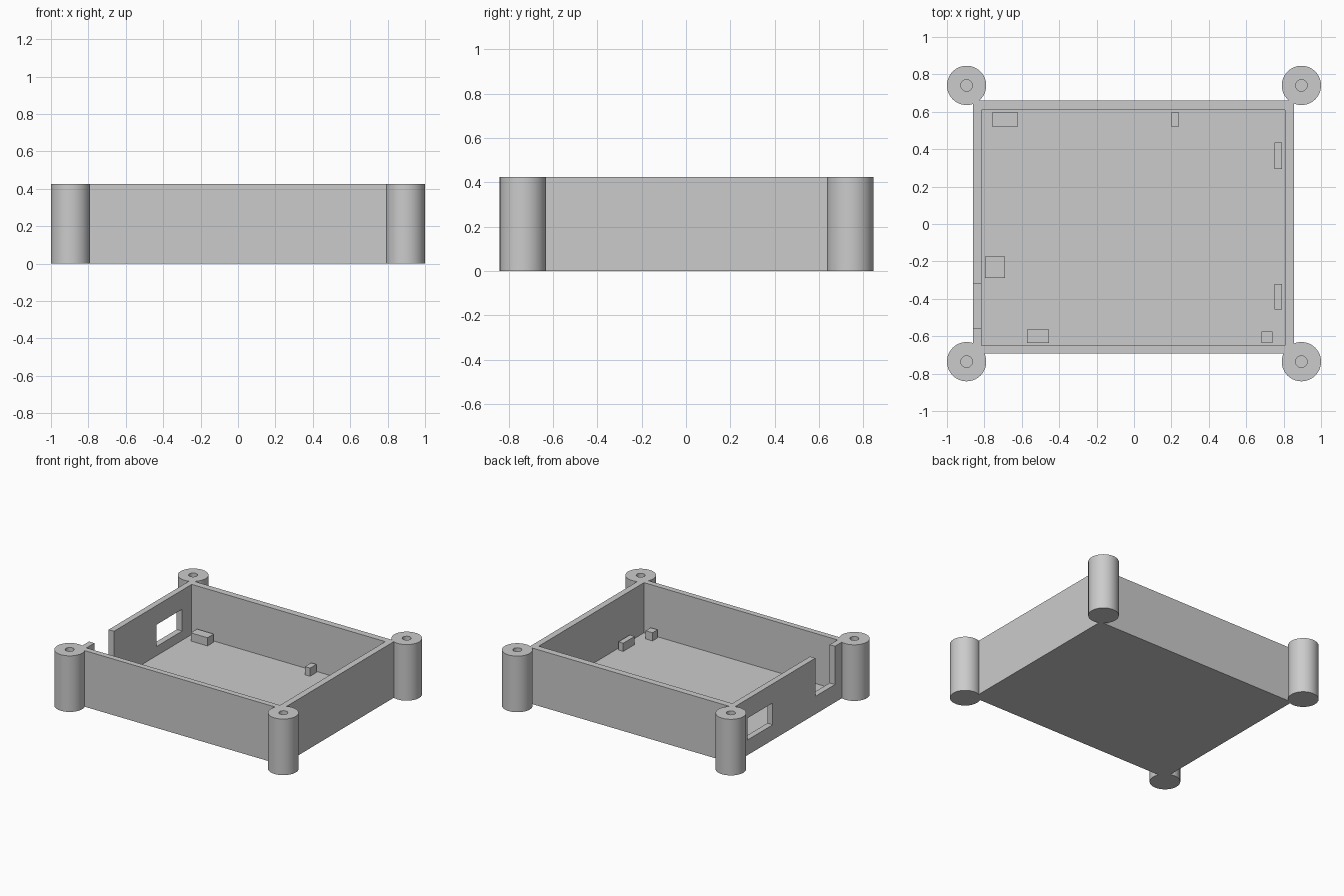
import bpy
import math

if "Cube" in bpy.data.objects:
    bpy.data.objects.remove(bpy.data.objects["Cube"])

H = 0.425        # overall height
FLOOR = 0.045    # floor thickness

grey = bpy.data.materials.new("light grey plastic")
grey.diffuse_color = (0.6, 0.6, 0.6, 1)
grey.use_nodes = True
grey.node_tree.nodes["Principled BSDF"].inputs["Base Color"].default_value = grey.diffuse_color


def finish(name):
    ob = bpy.context.object
    ob.name = name
    ob.data.materials.append(grey)
    return ob


def box(name, x0, x1, y0, y1, z0, z1):
    bpy.ops.mesh.primitive_cube_add(size=1, location=((x0 + x1) / 2, (y0 + y1) / 2, (z0 + z1) / 2))
    bpy.context.object.scale = (x1 - x0, y1 - y0, z1 - z0)
    bpy.ops.object.transform_apply(location=True, rotation=False, scale=True)
    return finish(name)


def cylinder(name, x, y, r, z0, z1, sides):
    bpy.ops.mesh.primitive_cylinder_add(vertices=sides, radius=r, depth=z1 - z0, location=(x, y, (z0 + z1) / 2))
    return finish(name)


def boolean(target, tool, operation):
    """Apply a boolean and remove the tool object."""
    mod = target.modifiers.new("bool", 'BOOLEAN')
    mod.operation, mod.solver, mod.object = operation, 'EXACT', tool
    bpy.ops.object.select_all(action='DESELECT')
    bpy.context.view_layer.objects.active = target
    target.select_set(True)
    bpy.ops.object.modifier_apply(modifier=mod.name)
    bpy.data.objects.remove(tool, do_unlink=True)


# Open tray with a hollow interior
tray = box("enclosure_tray", -0.86, 0.855, -0.693, 0.66, 0, H)
boolean(tray, box("cavity", -0.815, 0.807, -0.65, 0.61, FLOOR, H + 0.2), 'DIFFERENCE')

# Left wall: open slot and closed window
boolean(tray, box("slot", -0.95, -0.813, -0.555, -0.32, 0.135, H + 0.2), 'DIFFERENCE')
boolean(tray, box("window", -0.95, -0.813, 0.19, 0.495, 0.115, 0.28), 'DIFFERENCE')

# Corner screw posts with blind holes
corners = [(sx * 0.895, y) for sx in (-1, 1) for y in (-0.736, 0.741)]
for x, y in corners:
    boolean(tray, cylinder("post", x, y, 0.105, 0, H, 64), 'UNION')
for x, y in corners:
    boolean(tray, cylinder("hole", x, y, 0.031, FLOOR, H + 0.2, 32), 'DIFFERENCE')

bpy.ops.object.select_all(action='DESELECT')
bpy.context.view_layer.objects.active = tray
tray.select_set(True)
bpy.ops.object.shade_smooth_by_angle(angle=math.radians(30))

# Small support blocks on the floor: x0, x1, y0, y1
blocks = [(-0.76, -0.62, 0.52, 0.595), (0.197, 0.24, 0.52, 0.595),
          (0.75, 0.79, 0.295, 0.435), (0.75, 0.79, -0.457, -0.32),
          (0.683, 0.74, -0.635, -0.575), (-0.572, -0.455, -0.635, -0.565),
          (-0.797, -0.69, -0.29, -0.175)]
for i, b in enumerate(blocks):
    box(f"support_block_{i + 1}", *b, FLOOR - 0.01, 0.107)
